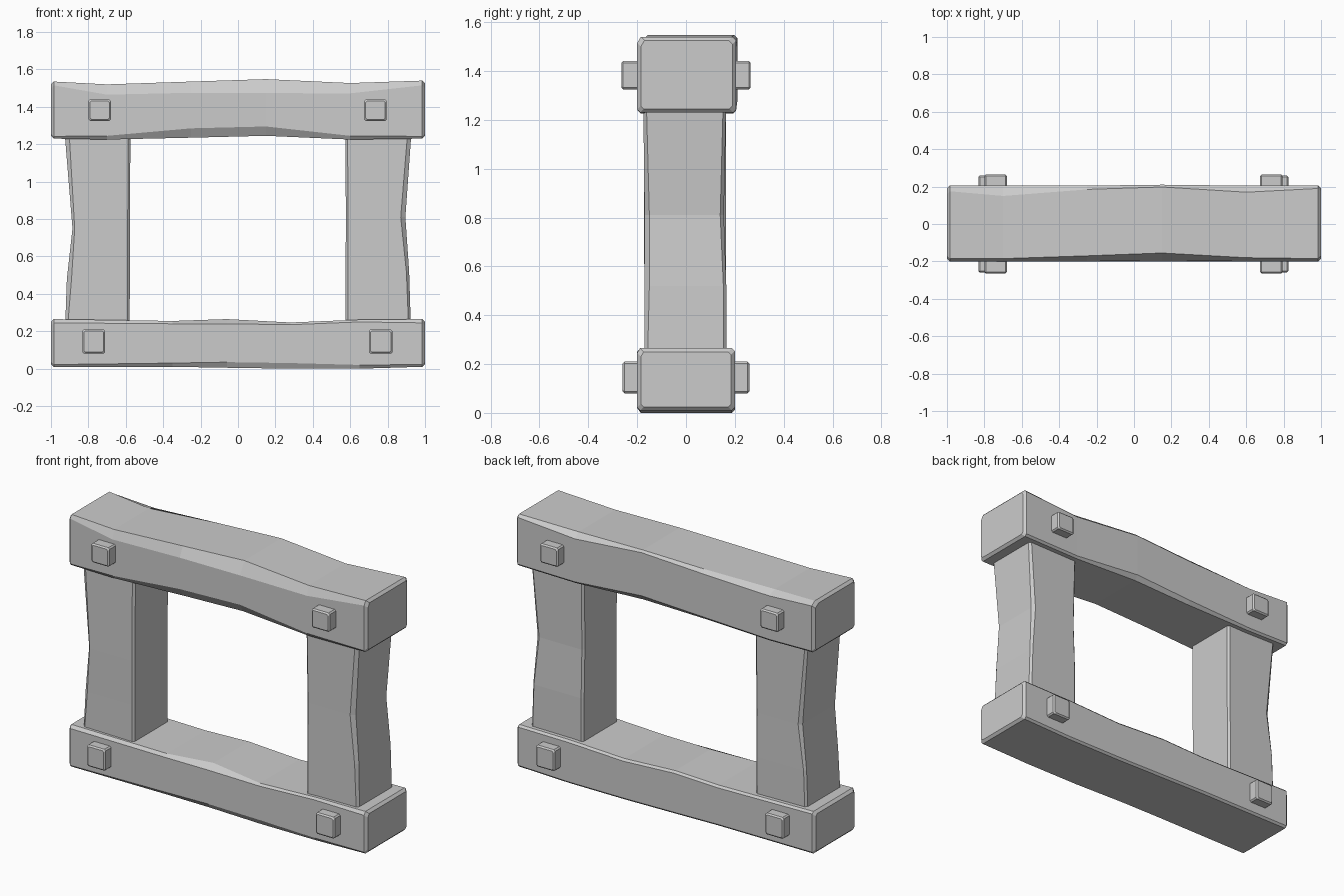
import bpy
import bmesh


def loft(name, stations, place):
    """Skin chamfered rectangles. Station: t, u0, u1, v0, v1, chamfers (du, dv)
    for the corners u0v0, u1v0, u1v1, u0v1."""
    bm = bmesh.new()
    rings = []
    for t, u0, u1, v0, v1, ch in stations:
        (a, b), (c, d), (e, f), (g, h) = ch
        pts = [(u0, v0 + b), (u0 + a, v0), (u1 - c, v0), (u1, v0 + d),
               (u1, v1 - f), (u1 - e, v1), (u0 + g, v1), (u0, v1 - h)]
        rings.append([bm.verts.new(place(t, u, v)) for u, v in pts])
    for r, s in zip(rings, rings[1:]):
        for i in range(8):
            j = (i + 1) % 8
            bm.faces.new((r[i], r[j], s[j], s[i]))
    bm.faces.new(rings[0])
    bm.faces.new(rings[-1])
    bmesh.ops.recalc_face_normals(bm, faces=bm.faces)
    mesh = bpy.data.meshes.new(name)
    bm.to_mesh(mesh)
    bm.free()
    obj = bpy.data.objects.new(name, mesh)
    bpy.context.collection.objects.link(obj)
    return obj


def round_ends(stations, r=0.015):
    """Add a slightly shrunken ring at both ends to ease the end edges."""
    def end(s, t):
        return (t, s[1] + r, s[2] - r, s[3] + r, s[4] - r, s[5])
    first, last = stations[0], stations[-1]
    return ([end(first, first[0]), (first[0] + r, *first[1:])] + stations[1:-1]
            + [(last[0] - r, *last[1:]), end(last, last[0])])


def along_x(t, u, v):
    return (t, u, v)


def along_z(t, u, v):
    return (u, v, t)


S = (0.012, 0.012)

# Top beam: hewn, with wider worn chamfers towards the middle
top = [
    (-1.0, -0.20, 0.205, 1.23, 1.535, (S, S, (0.03, 0.02), (0.015, 0.02))),
    (-0.70, -0.20, 0.205, 1.225, 1.52, ((0.015, 0.02), S, (0.055, 0.02), (0.015, 0.055))),
    (-0.25, -0.20, 0.205, 1.235, 1.535, ((0.03, 0.05), (0.02, 0.02), (0.02, 0.02), (0.03, 0.06))),
    (0.15, -0.195, 0.21, 1.245, 1.548, ((0.03, 0.05), (0.02, 0.03), S, (0.04, 0.075))),
    (0.60, -0.20, 0.205, 1.225, 1.527, ((0.015, 0.02), S, (0.035, 0.03), (0.02, 0.055))),
    (1.0, -0.20, 0.205, 1.23, 1.54, (S, S, (0.015, 0.015), (0.015, 0.025))),
]
loft("top_beam", round_ends(top), along_x)

# Bottom beam
bottom = [
    (-1.0, -0.20, 0.20, 0.01, 0.265, (S, S, S, (0.012, 0.02))),
    (-0.35, -0.20, 0.20, 0.01, 0.255, ((0.015, 0.02), S, S, (0.02, 0.015))),
    (-0.06, -0.20, 0.20, 0.005, 0.265, ((0.02, 0.03), S, S, (0.05, 0.025))),
    (0.28, -0.20, 0.20, 0.0, 0.247, ((0.015, 0.03), S, S, S)),
    (0.65, -0.20, 0.20, 0.0, 0.262, ((0.015, 0.02), S, S, S)),
    (1.0, -0.20, 0.20, 0.01, 0.265, (S, S, S, (0.012, 0.02))),
]
loft("bottom_beam", round_ends(bottom), along_x)

# Posts: outer side dented inwards at mid height
left = [
    (0.20, -0.925, -0.58, -0.17, 0.165, (S, S, S, S)),
    (0.48, -0.915, -0.578, -0.17, 0.165, ((0.025, 0.02), S, S, S)),
    (0.75, -0.885, -0.578, -0.172, 0.163, (S, S, S, (0.02, 0.015))),
    (1.30, -0.93, -0.575, -0.172, 0.165, ((0.025, 0.015), S, S, S)),
]
loft("left_post", left, along_z)
right = [
    (0.20, 0.575, 0.925, -0.17, 0.165, (S, S, S, S)),
    (0.52, 0.575, 0.915, -0.17, 0.165, (S, (0.015, 0.02), S, S)),
    (0.81, 0.577, 0.895, -0.17, 0.155, (S, (0.025, 0.02), (0.02, 0.015), S)),
    (1.30, 0.573, 0.93, -0.175, 0.165, (S, (0.02, 0.012), S, S)),
]
loft("right_post", right, along_z)

# Square pegs driven right through the joints
P = ((0.008, 0.008),) * 4
for name, x0, x1, z0, z1, y in [
    ("top_left_peg", -0.80, -0.68, 1.325, 1.44, 0.265),
    ("top_right_peg", 0.675, 0.795, 1.325, 1.44, 0.265),
    ("bottom_left_peg", -0.832, -0.71, 0.08, 0.21, 0.26),
    ("bottom_right_peg", 0.70, 0.825, 0.08, 0.21, 0.26),
]:
    peg = [(-y, x0, x1, z0, z1, P), (y, x0, x1, z0, z1, P)]
    loft(name, round_ends(peg, 0.008), lambda t, u, v: (u, t, v))
